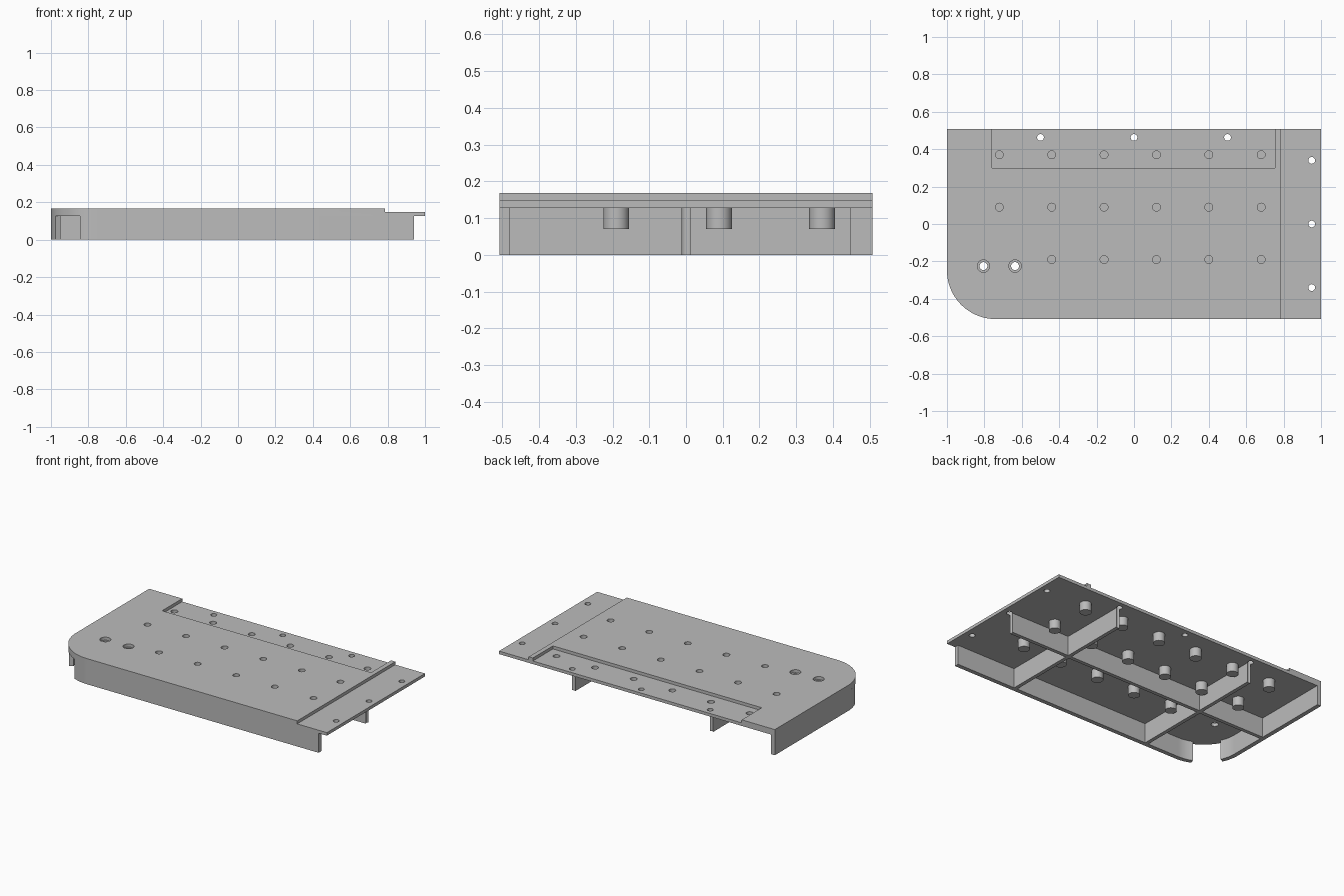
import bpy, bmesh
from math import cos, sin, pi, radians
from mathutils import Matrix

cube = bpy.data.objects.get("Cube")
if cube:
    bpy.data.objects.remove(cube, do_unlink=True)

grey = bpy.data.materials.new("plain grey")
grey.use_nodes = True
grey.diffuse_color = (0.5, 0.5, 0.5, 1)
grey.node_tree.nodes["Principled BSDF"].inputs["Base Color"].default_value = (0.5, 0.5, 0.5, 1)

W, D = 1.0, 0.508                      # half width and half depth
UNDER, STEP, TOP = 0.128, 0.148, 0.168  # deck underside, lowered ledges, deck top
WALL, R = 0.028, 0.26                  # skirt thickness, corner radius
CX, CY = -W + R, -D + R                # centre of the rounded corner


def finish(name, bm):
    bmesh.ops.recalc_face_normals(bm, faces=bm.faces)
    mesh = bpy.data.meshes.new(name)
    bm.to_mesh(mesh)
    bm.free()
    mesh.materials.append(grey)
    obj = bpy.data.objects.new(name, mesh)
    bpy.context.collection.objects.link(obj)
    return obj


def prism(name, outline, z0, z1):
    bm = bmesh.new()
    face = bm.faces.new([bm.verts.new((x, y, z0)) for x, y in outline])
    top = bmesh.ops.extrude_face_region(bm, geom=[face])["geom"]
    bmesh.ops.translate(bm, vec=(0, 0, z1 - z0),
                        verts=[v for v in top if isinstance(v, bmesh.types.BMVert)])
    return finish(name, bm)


def box(name, x0, x1, y0, y1, z0, z1):
    return prism(name, [(x0, y0), (x1, y0), (x1, y1), (x0, y1)], z0, z1)


def drills(name, holes, z0, z1):
    bm = bmesh.new()
    for x, y, r in holes:
        bmesh.ops.create_cone(bm, cap_ends=True, segments=32, radius1=r, radius2=r, depth=z1 - z0,
                              matrix=Matrix.Translation((x, y, (z0 + z1) / 2)))
    return finish(name, bm)


def cut(obj, cutter):
    mod = obj.modifiers.new("cut", "BOOLEAN")
    mod.operation, mod.solver, mod.object = "DIFFERENCE", "EXACT", cutter
    graph = bpy.context.evaluated_depsgraph_get()
    mesh = bpy.data.meshes.new_from_object(obj.evaluated_get(graph))
    obj.modifiers.clear()
    obj.data = mesh


def arc(r, a0, a1, n=16):
    steps = [radians(a0 + (a1 - a0) * i / n) for i in range(n + 1)]
    return [(CX + r * cos(a), CY + r * sin(a)) for a in steps]


# Deck with one rounded corner
deck = prism("deck", arc(R, 180, 270, 32) + [(W, -D), (W, D), (-W, D)], UNDER, TOP)

# Hole positions
pegs = [(-0.72 + 0.28 * i, 0.37 - 0.28 * j) for j in range(3) for i in range(6)]
pegs.remove(pegs[12])
screws = [(x, 0.463, 0.018) for x in (-0.5, 0, 0.5)]
screws += [(0.95, y, 0.018) for y in (-0.34, 0, 0.34)]
bolts = [(-0.805, -0.225), (-0.636, -0.225)]

# Lowered ledges and holes in the deck
screw_cutter = drills("screw_cutter", screws, -0.1, 0.3)
cutters = [
    box("end_ledge_cutter", 0.785, 1.2, -0.7, 0.7, STEP, 0.3),
    box("back_ledge_cutter", -0.76, 0.755, 0.3, 0.7, STEP, 0.3),
    screw_cutter,
    drills("peg_cutter", [(x, y, 0.021) for x, y in pegs], 0.1, 0.3),
    drills("bolt_cutter", [(x, y, 0.021) for x, y in bolts], 0.1, 0.3),
    drills("counterbore_cutter", [(x, y, 0.033) for x, y in bolts], STEP, 0.3),
]
for c in cutters:
    cut(deck, c)

# Skirt walls, each wrapping part of the corner and leaving a gap between them
inner = R - WALL
front = prism("front_skirt", arc(R, 246, 270) + [(0.94, -D), (0.94, -D + WALL)]
              + arc(inner, 270, 246), 0, UNDER)
side = prism("side_skirt", arc(R, 205, 180) + [(-W, D), (-W + WALL, D)]
             + arc(inner, 180, 205), 0, UNDER)

# Crossing ribs, notched by the screw holes
t = 0.012
ribs = [box("long_rib", -W + WALL, 0.94, -t, t, 0, UNDER)]
for label, x in (("right", -0.5), ("left", 0.5)):
    ribs.append(box(label + "_cross_rib", x - t, x + t, -D + WALL, 0.455, 0, UNDER))
for rib in ribs:
    cut(rib, screw_cutter)

# Hollow pegs below the deck
bm = bmesh.new()
profile = [(0, 0.09), (0.021, 0.09), (0.021, UNDER), (0.035, UNDER), (0.035, 0.07), (0, 0.07)]
for px, py in pegs:
    verts = [bm.verts.new((px + r, py, z)) for r, z in profile]
    edges = [bm.edges.new(pair) for pair in zip(verts, verts[1:])]
    bmesh.ops.spin(bm, geom=verts + edges, cent=(px, py, 0), axis=(0, 0, 1),
                   angle=2 * pi, steps=32, use_duplicate=False)
bmesh.ops.remove_doubles(bm, verts=bm.verts, dist=0.0001)
peg_obj = finish("pegs", bm)

# Clean up helpers and shade
for c in cutters:
    bpy.data.objects.remove(c, do_unlink=True)
bpy.ops.object.select_all(action="DESELECT")
for obj in [deck, front, side, peg_obj] + ribs:
    obj.select_set(True)
    bpy.context.view_layer.objects.active = obj
bpy.ops.object.shade_smooth_by_angle(angle=radians(30))
